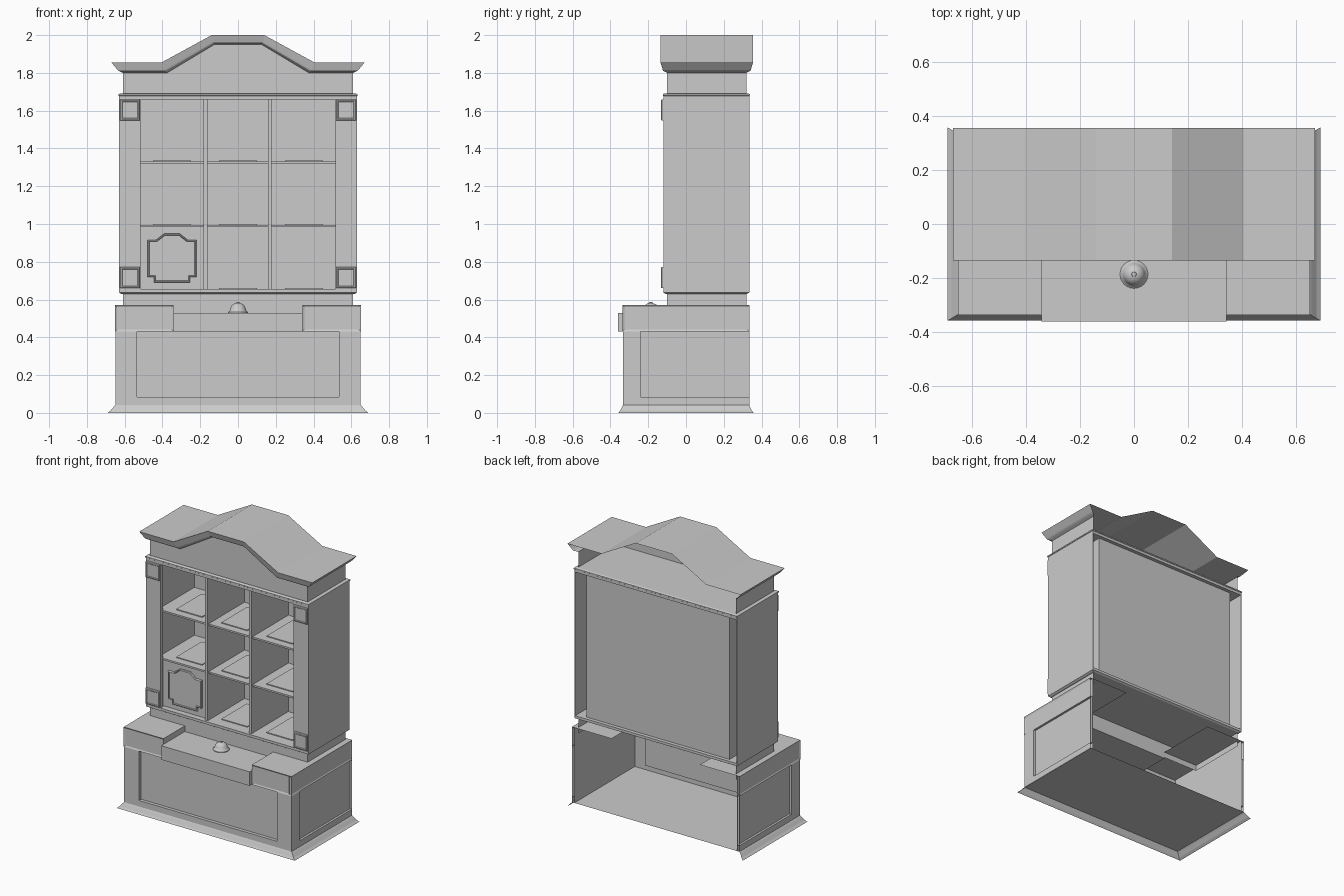
import bpy, bmesh, math

cube = bpy.data.objects.get("Cube")
if cube:
    bpy.data.objects.remove(cube, do_unlink=True)

GREY = (0.6, 0.6, 0.6, 1)
mat = bpy.data.materials.new("plain grey")
mat.use_nodes = True
mat.diffuse_color = GREY
mat.node_tree.nodes["Principled BSDF"].inputs["Base Color"].default_value = GREY


def finish(name, bm):
    me = bpy.data.meshes.new(name)
    bm.to_mesh(me)
    bm.free()
    me.materials.append(mat)
    ob = bpy.data.objects.new(name, me)
    bpy.context.collection.objects.link(ob)
    return ob


def loft(name, rings, closed=False, start=False, end=False, flip=False):
    """Skin quads between successive point lists, optionally capped."""
    bm = bmesh.new()
    rows = [[bm.verts.new(p) for p in ring] for ring in rings]
    n = len(rows[0])
    for a, b in zip(rows, rows[1:]):
        for i in range(n if closed else n - 1):
            j = (i + 1) % n
            bm.faces.new((a[i], a[j], b[j], b[i]))
    if start:
        bm.faces.new(rows[0][::-1])
    if end:
        bm.faces.new(rows[-1])
    if flip:
        bmesh.ops.reverse_faces(bm, faces=bm.faces[:])
    return finish(name, bm)


def flat(x0, x1, y0, y1, z):
    return [(x0, y0, z), (x1, y0, z), (x1, y1, z), (x0, y1, z)]


def box(name, x0, x1, y0, y1, z0, z1):
    x0, x1 = min(x0, x1), max(x0, x1)
    return loft(name, [flat(x0, x1, y0, y1, z0), flat(x0, x1, y0, y1, z1)], True, True, True)


def sheet(name, pts):
    return loft(name, [pts], end=True)


def front_rect(x0, x1, z0, z1, y):
    x0, x1 = min(x0, x1), max(x0, x1)
    return [(x0, y, z0), (x1, y, z0), (x1, y, z1), (x0, y, z1)]


def side_rect(s, y0, y1, z0, z1, x):
    return [(s * x, y0, z0), (s * x, y1, z0), (s * x, y1, z1), (s * x, y0, z1)]


def u_path(x, y, z, back):
    return [(-x, back, z), (-x, -y, z), (x, -y, z), (x, back, z)]


SIDES = (("left", 1), ("right", -1))
BACK = 0.335

# Base cabinet: flared skirt, floor and panelled walls, open at the back
loft("base_skirt", [u_path(0.69, 0.357, 0, 0.357), u_path(0.675, 0.349, 0.012, 0.349),
                    u_path(0.657, 0.338, 0.034, 0.338), u_path(0.648, 0.333, 0.043, BACK)])
sheet("base_floor", flat(-0.648, 0.648, -0.333, BACK, 0.043))
loft("base_front_panel", [front_rect(-0.648, 0.648, 0.043, 0.435, -0.333),
                          front_rect(-0.535, 0.535, 0.085, 0.432, -0.333),
                          front_rect(-0.535, 0.535, 0.085, 0.432, -0.31)], True, end=True)
for side, s in SIDES:
    loft("base_side_panel_" + side, [side_rect(s, -0.333, BACK, 0.043, 0.435, 0.648),
                                     side_rect(s, -0.24, BACK, 0.085, 0.432, 0.648),
                                     side_rect(s, -0.24, BACK, 0.085, 0.432, 0.633)],
         True, end=True, flip=s < 0)
    sheet("base_side_lining_" + side, side_rect(s, -0.333, BACK, 0.043, 0.57, 0.63)[::-s])

    # Drawer block with sunken panels at each end of the base
    a, b = s * 0.342, s * 0.65
    loft("drawer_front_" + side, [front_rect(a, b, 0.432, 0.57, -0.336),
                                  front_rect(a + s * .01, b - s * .01, 0.442, 0.56, -0.331)],
         True, end=True)
    loft("drawer_side_" + side, [side_rect(s, -0.336, BACK, 0.432, 0.57, 0.65),
                                 side_rect(s, -0.326, 0.325, 0.442, 0.56, 0.645)],
         True, end=True, flip=s < 0)
    sheet("drawer_inner_side_" + side, side_rect(s, -0.336, -0.1, 0.53, 0.57, 0.342)[::-s])
    sheet("drawer_top_" + side, flat(min(a, b), max(a, b), -0.336, BACK, 0.57))

# Protruding centre drawer with its counter
box("centre_drawer", -0.342, 0.342, -0.36, -0.325, 0.432, 0.53)
box("centre_counter", -0.342, 0.342, -0.33, -0.1, 0.524, 0.53)

# Turned bell
profile = [(0.052, 0.53), (0.052, 0.535), (0.043, 0.542), (0.039, 0.558), (0.031, 0.571),
           (0.018, 0.579), (0.009, 0.581), (0.008, 0.586), (0.001, 0.587)]
bell = loft("counter_bell", [[(r * math.cos(t * math.tau / 24), -0.186 + r * math.sin(t * math.tau / 24), z)
                              for t in range(24)] for r, z in profile], True, end=True)
bpy.context.view_layer.objects.active = bell
bell.select_set(True)
bpy.ops.object.shade_smooth_by_angle(angle=math.radians(40))
bell.select_set(False)

# Recessed neck under the hutch
loft("hutch_neck", [u_path(0.61, 0.1, 0.53, 0.32), u_path(0.61, 0.1, 0.64, 0.32)])


# Bottom and top mouldings of the hutch
def board(g, z):
    return flat(-0.63 - g, 0.63 + g, -0.12 - g, BACK + g, z)


loft("hutch_bottom_board", [board(-0.012, 0.63), board(0, 0.637), board(0, 0.655)], True, True, True)
loft("hutch_top_board", [board(0, 1.66), board(0, 1.678), board(0.003, 1.68), board(0.003, 1.688),
                         board(-0.01, 1.692)], True, True, True)

# Hutch carcass: thin outer walls around an inner case set in from the back
for side, s in SIDES:
    box("hutch_side_" + side, s * 0.624, s * 0.63, -0.12, BACK, 0.655, 1.662)
    box("hutch_stile_" + side, s * 0.515, s * 0.624, -0.12, -0.095, 0.655, 1.662)
    box("inner_case_side_" + side, s * 0.55, s * 0.555, -0.1, 0.31, 0.655, 1.662)
    for place, z in (("lower", 0.66), ("upper", 1.547)):
        a, b, t = s * 0.52, s * 0.625, z + 0.112
        loft("corner_block_%s_%s" % (place, side),
             [front_rect(a, b, z, t, -0.12), front_rect(a, b, z, t, -0.128),
              front_rect(a + s * .004, b - s * .004, z + .004, t - .004, -0.133),
              front_rect(a + s * .01, b - s * .01, z + .01, t - .01, -0.133),
              front_rect(a + s * .013, b - s * .013, z + .013, t - .013, -0.13)], True, end=True)
box("inner_case_back", -0.552, 0.552, 0.303, 0.31, 0.655, 1.662)
for i, x in enumerate((-0.172, 0.168)):
    box("divider_%d" % (i + 1), x - 0.01, x + 0.01, -0.105, 0.304, 0.655, 1.662)

# Shelves with a thin mat in each compartment
for row, z in enumerate((0.655, 0.983, 1.318)):
    if row:
        box("shelf_%d" % row, -0.551, 0.551, -0.095, 0.304, z, z + 0.012)
    for col, x in enumerate((-0.35, 0, 0.35)):
        if row or col:
            top = z + (0.012 if row else 0)
            box("shelf_mat_%d_%d" % (row, col), x - 0.1, x + 0.1, -0.04, 0.24, top, top + 0.006)

# Closed compartment with a raised plaque
box("compartment_door", -0.551, -0.18, -0.08, -0.068, 0.655, 0.985)
half = [(0.095, 0.69), (0.095, 0.72), (0.13, 0.72), (0.13, 0.915), (0.085, 0.915), (0.04, 0.95)]
outline = half + [(-x, z) for x, z in half[::-1]]


def plaque(k, y):
    return [(-0.35 + x * k, y, 0.82 + (z - 0.82) * k) for x, z in outline]


loft("plaque", [plaque(1, -0.08), plaque(1, -0.09), plaque(0.97, -0.095), plaque(0.94, -0.095),
                plaque(0.92, -0.088)], True, end=True)


# Arched cornice and frieze
def arch(ox, oy, dz):
    xs = [0.61 + ox, 0.375 + ox * 0.5, 0.125 + ox * 0.25]
    zs = [1.8 + dz, 1.8 + dz, 1.95 + dz * 0.9]
    right = [(x, -0.1 - oy, z) for x, z in zip(xs, zs)]
    left = [(-x, y, z) for x, y, z in right]
    return [(-xs[0], 0.32 + oy, zs[0])] + left + right[::-1] + [(xs[0], 0.32 + oy, zs[0])]


lower = arch(0, 0, 0)
sheet("frieze_front", [(-0.61, -0.1, 1.69), (0.61, -0.1, 1.69)] + lower[1:-1][::-1])
for side, s in SIDES:
    sheet("frieze_side_" + side, side_rect(s, -0.1, 0.32, 1.69, 1.8, 0.61)[::s])
upper = arch(0.06, 0.035, 0.055)
loft("cornice", [lower, arch(0.02, 0.02, 0.01), arch(0.028, 0.023, 0.016), upper])
roof = upper[1:-1]
loft("roof", [roof, [(x, 0.355, z) for x, y, z in roof]])
